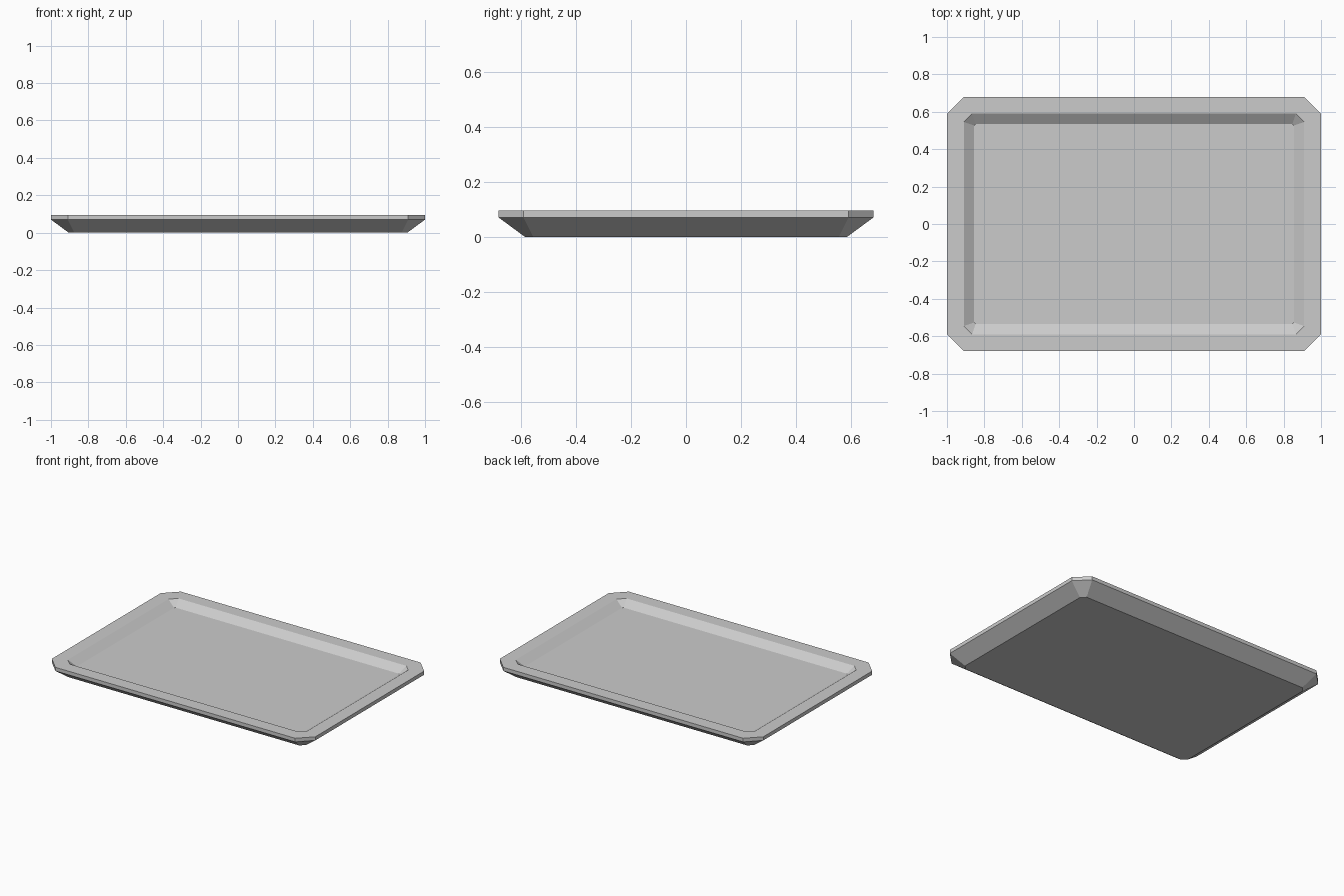
import bpy
import bmesh

cube = bpy.data.objects.get("Cube")
if cube:
    bpy.data.objects.remove(cube, do_unlink=True)

# Plain grey finish
grey = bpy.data.materials.new("light grey")
grey.use_nodes = True
colour = (0.6, 0.6, 0.6, 1)
grey.diffuse_color = colour
grey.node_tree.nodes["Principled BSDF"].inputs["Base Color"].default_value = colour


def ring(bm, hx, hy, cut, z):
    """Rectangle with clipped corners, counter-clockwise from above."""
    points = [(hx, -hy + cut), (hx, hy - cut), (hx - cut, hy), (-hx + cut, hy),
              (-hx, hy - cut), (-hx, -hy + cut), (-hx + cut, -hy), (hx - cut, -hy)]
    return [bm.verts.new((x, y, z)) for x, y in points]


# Cross-section from the underside, round the rim, to the inner floor:
# half width, half depth, corner cut, height
section = [
    (0.905, 0.585, 0.03, 0.0),
    (1.0, 0.68, 0.09, 0.07),
    (1.0, 0.68, 0.09, 0.095),
    (0.91, 0.59, 0.045, 0.095),
    (0.855, 0.535, 0.008, 0.057),
]

bm = bmesh.new()
rings = [ring(bm, *row) for row in section]
for low, high in zip(rings, rings[1:]):
    for i in range(8):
        j = (i + 1) % 8
        bm.faces.new((low[i], low[j], high[j], high[i]))
bm.faces.new(rings[0][::-1])
bm.faces.new(rings[-1])
bmesh.ops.recalc_face_normals(bm, faces=bm.faces)

mesh = bpy.data.meshes.new("tray")
bm.to_mesh(mesh)
bm.free()
mesh.materials.append(grey)
tray = bpy.data.objects.new("tray", mesh)
bpy.context.collection.objects.link(tray)
